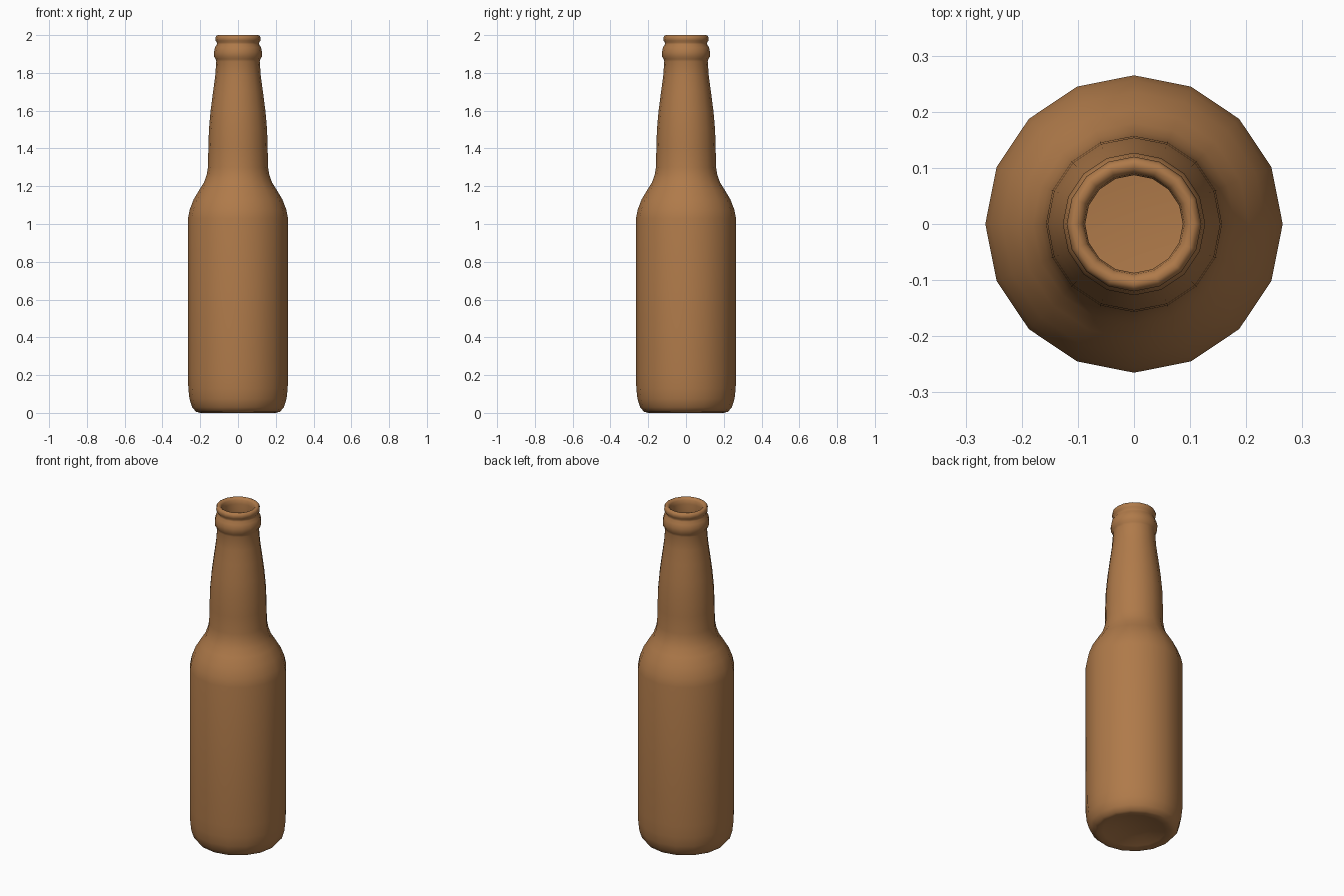
import bpy, bmesh, math

SIDES = 16

# Outer silhouette as (radius, height), from the domed underside up to the lip
outer = [(0.0, 0.035), (0.10, 0.028), (0.17, 0.008), (0.20, 0.0), (0.222, 0.006),
         (0.243, 0.03), (0.257, 0.075), (0.263, 0.13), (0.265, 0.20), (0.265, 1.03),
         (0.256, 1.075), (0.235, 1.13), (0.205, 1.18), (0.18, 1.22), (0.166, 1.26),
         (0.159, 1.30), (0.157, 1.40), (0.154, 1.50), (0.145, 1.60), (0.132, 1.70),
         (0.121, 1.78), (0.115, 1.86), (0.118, 1.873), (0.126, 1.885), (0.127, 1.91),
         (0.122, 1.935), (0.112, 1.95), (0.111, 1.96), (0.118, 1.97), (0.12, 1.983),
         (0.116, 1.996), (0.108, 2.0)]
# Inner wall, from the mouth down to the floor
inner = [(0.098, 1.998), (0.09, 1.988), (0.087, 1.965), (0.087, 1.86), (0.10, 1.76),
         (0.125, 1.58), (0.135, 1.40), (0.138, 1.27), (0.175, 1.18), (0.235, 1.03),
         (0.24, 0.20), (0.22, 0.07), (0.16, 0.05), (0.0, 0.06)]


def lathe(name, profile, sides, material):
    """Turn a profile around the z axis into a smooth mesh."""
    bm = bmesh.new()
    rings = []
    for r, z in profile:
        n = 1 if r == 0 else sides
        rings.append([bm.verts.new((r * math.cos(2 * math.pi * i / sides),
                                    r * math.sin(2 * math.pi * i / sides), z))
                      for i in range(n)])
    for a, b in zip(rings, rings[1:]):
        for i in range(sides):
            j = (i + 1) % sides
            loop = [a[i % len(a)], a[j % len(a)], b[j % len(b)], b[i % len(b)]]
            bm.faces.new(list(dict.fromkeys(loop)))
    bmesh.ops.recalc_face_normals(bm, faces=bm.faces)
    for f in bm.faces:
        f.smooth = True
    mesh = bpy.data.meshes.new(name)
    bm.to_mesh(mesh)
    bm.free()
    mesh.materials.append(material)
    obj = bpy.data.objects.new(name, mesh)
    bpy.context.collection.objects.link(obj)
    return obj


# Amber brown glass
brown = bpy.data.materials.new("amber_brown")
brown.diffuse_color = (0.43, 0.195, 0.068, 1.0)

# Bottle with hollow interior
lathe("bottle", outer + inner, SIDES, brown)
